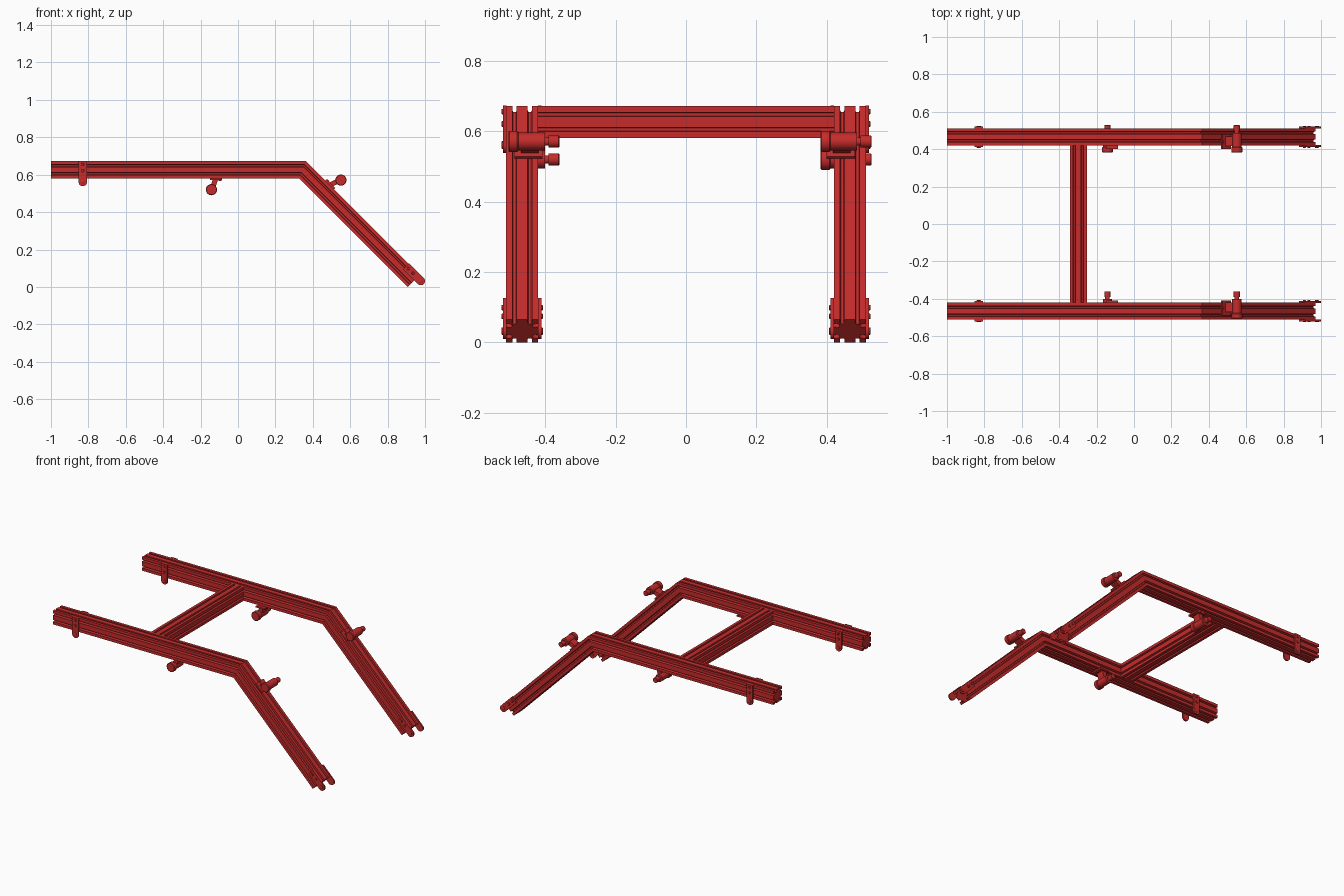
import bpy, bmesh
from math import sin, cos, tan, pi, radians
from mathutils import Vector as V

if "Cube" in bpy.data.objects:
    bpy.data.objects.remove(bpy.data.objects["Cube"])

red = bpy.data.materials.new("red_paint")
red.diffuse_color = (0.56, 0.025, 0.025, 1)
red.use_nodes = True
red.node_tree.nodes["Principled BSDF"].inputs["Base Color"].default_value = red.diffuse_color

H = 0.0455                 # half width of the extrusion
RAIL_Y, RAIL_Z = 0.466, 0.6265
X, Y, Z = V((1, 0, 0)), V((0, 1, 0)), V((0, 0, 1))
DOWN = V((1, 0, -1)).normalized()      # along the slope
OUT = V((1, 0, 1)).normalized()        # away from the slope's top face


def loft(name, outline, sections):
    """Skin a 2D outline through sections (origin, axis_a, axis_b)."""
    bm = bmesh.new()
    rings = [[bm.verts.new(o + A * a + B * b) for a, b in outline] for o, A, B in sections]
    n = len(outline)
    for r, s in zip(rings, rings[1:]):
        for i in range(n):
            bm.faces.new((r[i], r[(i + 1) % n], s[(i + 1) % n], s[i]))
    bm.faces.new(rings[0])
    bm.faces.new(rings[-1])
    bmesh.ops.recalc_face_normals(bm, faces=bm.faces)
    for f in bm.faces:
        f.smooth = True
    me = bpy.data.meshes.new(name)
    bm.to_mesh(me)
    bm.free()
    me.set_sharp_from_angle(angle=radians(30))
    me.materials.append(red)
    ob = bpy.data.objects.new(name, me)
    bpy.context.collection.objects.link(ob)
    return ob


def prism(name, outline, o, A, B, y0, y1):
    """Extrude an outline lying in the A-B plane from y0 to y1."""
    return loft(name, outline, [(o + Y * y0, A, B), (o + Y * y1, A, B)])


def circle(n=24):
    return [(cos(2 * pi * i / n), sin(2 * pi * i / n)) for i in range(n)]


def turned(name, o, axis_a, axis_b, axis, steps):
    """Turned part from (distance along axis, radius) steps."""
    loft(name, circle(), [(o + axis * d, axis_a * r, axis_b * r) for d, r in steps])


# Extrusion profile: two T-slots on each of the four faces
def slotted_profile():
    side = [(-H, H)]
    for c in (-0.0215, 0.0215):
        side += [(c - 0.006, H), (c - 0.006, 0.039), (c - 0.009, 0.039), (c - 0.004, 0.029),
                 (c + 0.004, 0.029), (c + 0.009, 0.039), (c + 0.006, 0.039), (c + 0.006, H)]
    pts = []
    for k in range(4):
        for a, b in side:
            for _ in range(k):
                a, b = b, -a
            pts.append((a, b))
    return pts


PROFILE = slotted_profile()


# Mounting strap: square at one end, rounded eye at the other
def strap_pair(name, eye, along, across, rail_y):
    r, length = 0.0225, 0.112
    outline = [(-length, -r), (-length, r)]
    outline += [(r * sin(t), r * cos(t)) for t in (pi * i / 14 for i in range(15))]
    for s, side in ((-1, "front"), (1, "back")):
        y0, y1 = rail_y + s * (H - 0.001), rail_y + s * 0.0545
        prism(f"{name}_{side}_strap", outline, eye, along, across, y0, y1)
        for i, d in enumerate((0, -0.06, -0.095)):
            o = eye + along * d + Y * y1
            R = 0.011 if i == 0 else 0.008
            turned(f"{name}_{side}_bolt_{i + 1}", o, along, across, Y * s,
                   [(-0.002, R), (0.003, R), (0.0045, R * 0.75)])


# Clamp foot, arm and stepped roller; u runs along the rail, v away from it
def roller_unit(name, foot, u, v, y0):
    prism(f"{name}_foot", [(-0.008, -0.001), (0.057, -0.001), (0.057, 0.009), (-0.008, 0.009)],
          foot, u, v, y0 + 0.017, y0 + 0.097)
    prism(f"{name}_arm", [(0.008, 0.005), (0.036, 0.005), (0.018, 0.058), (-0.012, 0.060)],
          foot, u, v, y0 + 0.035, y0 + 0.085)
    turned(f"{name}_foot_bolt", foot + u * 0.046 + Y * (y0 + 0.057), u, Y, v,
           [(0.007, 0.007), (0.014, 0.007)])
    turned(f"{name}_roller", foot + v * 0.061 + Y * y0, u, v, Y,
           [(0, 0.027), (0.003, 0.030), (0.025, 0.030), (0.028, 0.027), (0.028, 0.025),
            (0.104, 0.025), (0.104, 0.012), (0.114, 0.012), (0.114, 0.017),
            (0.143, 0.017), (0.145, 0.015)])


for s, tag, y0 in ((-1, "front", -0.505), (1, "back", 0.383)):
    y = s * RAIL_Y
    bend = V((0.3445, y, RAIL_Z))
    end = V((0.939, y, 0.032))
    # Bent rail with a mitred joint
    loft(f"{tag}_rail", PROFILE, [
        (V((-1, y, RAIL_Z)), Y, Z),
        (bend, Y, V((tan(pi / 8), 0, 1))),
        (end, Y, OUT)])
    # Straps at both rail ends
    strap_pair(f"{tag}_rear", V((-0.83, 0, 0.561)), -Z, X, y)
    strap_pair(f"{tag}_slope", V((0.9775, 0, 0.0315)), DOWN, OUT, y)
    # Roller under the level part and roller on top of the slope
    roller_unit(f"{tag}_lower", V((-0.142, 0, 0.581)), X, -Z, y0)
    roller_unit(f"{tag}_upper", V((0.507, 0, 0.528)), -DOWN, OUT, y0)

# Crossbar between the rails
prism("crossbar", PROFILE, V((-0.298, 0, RAIL_Z)), X, Z, -RAIL_Y + H, RAIL_Y - H)
